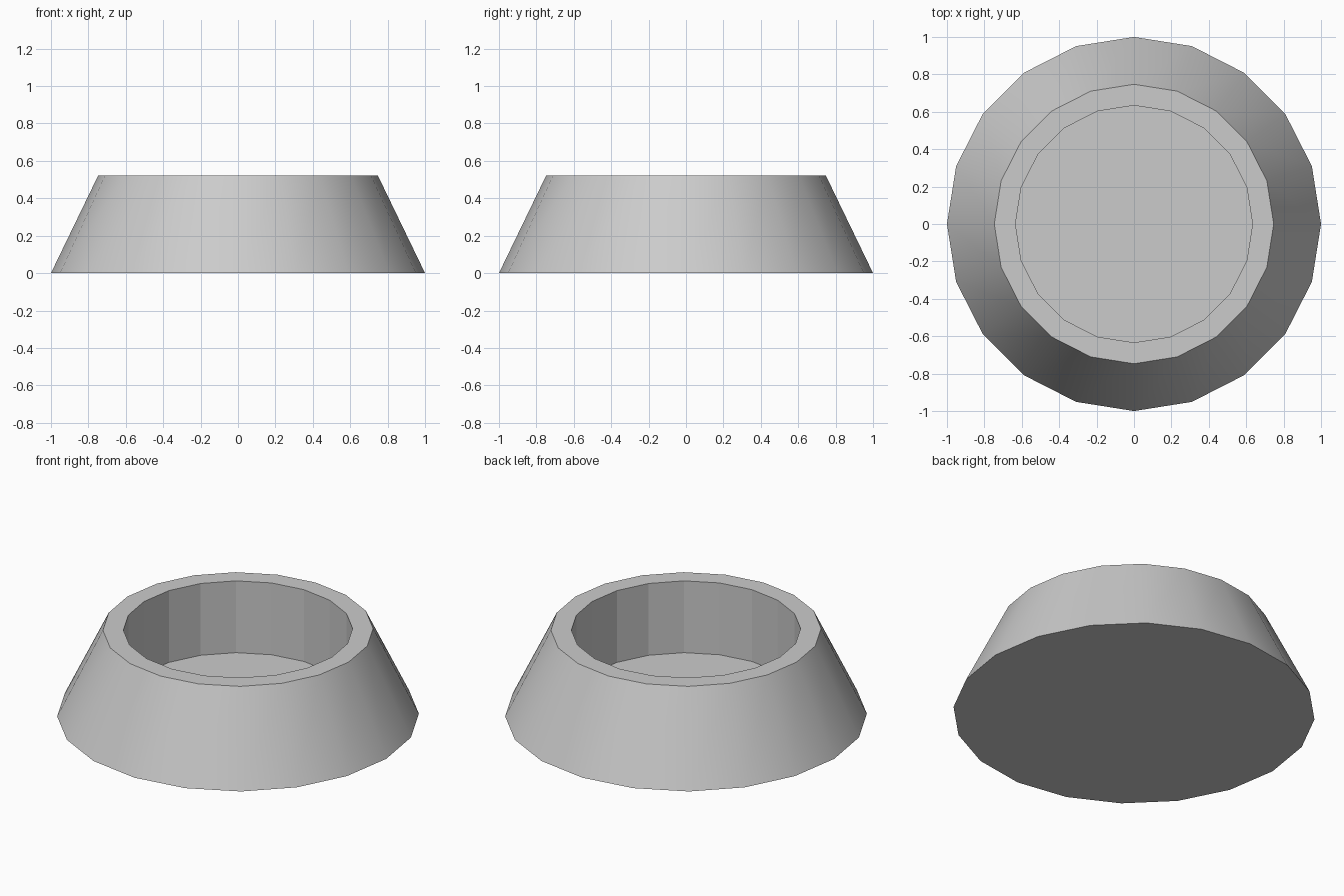
import bpy, bmesh
from math import cos, sin, tau

if "Cube" in bpy.data.objects:
    bpy.data.objects.remove(bpy.data.objects["Cube"])

SIDES = 20
# Profile (radius, height): base edge, outer rim, inner rim, recess floor
PROFILE = [(1.0, 0.0), (0.747, 0.523), (0.634, 0.523), (0.634, 0.085)]

bm = bmesh.new()
rings = [[bm.verts.new((r * cos(tau * i / SIDES), r * sin(tau * i / SIDES), z))
          for i in range(SIDES)] for r, z in PROFILE]

# Walls: smooth sloping outside, flat rim and flat-faceted recess
for k, (low, high) in enumerate(zip(rings, rings[1:])):
    for i in range(SIDES):
        j = (i + 1) % SIDES
        face = bm.faces.new((low[i], low[j], high[j], high[i]))
        face.smooth = (k == 0)

# Underside and recess floor
bm.faces.new(rings[0][::-1])
bm.faces.new(rings[-1])

# Keep the rim and base edges sharp
for edge in bm.edges:
    if len({f.smooth for f in edge.link_faces}) > 1:
        edge.smooth = False

mesh = bpy.data.meshes.new("tapered_bowl")
bm.to_mesh(mesh)
bm.free()
bpy.context.collection.objects.link(bpy.data.objects.new("tapered_bowl", mesh))
